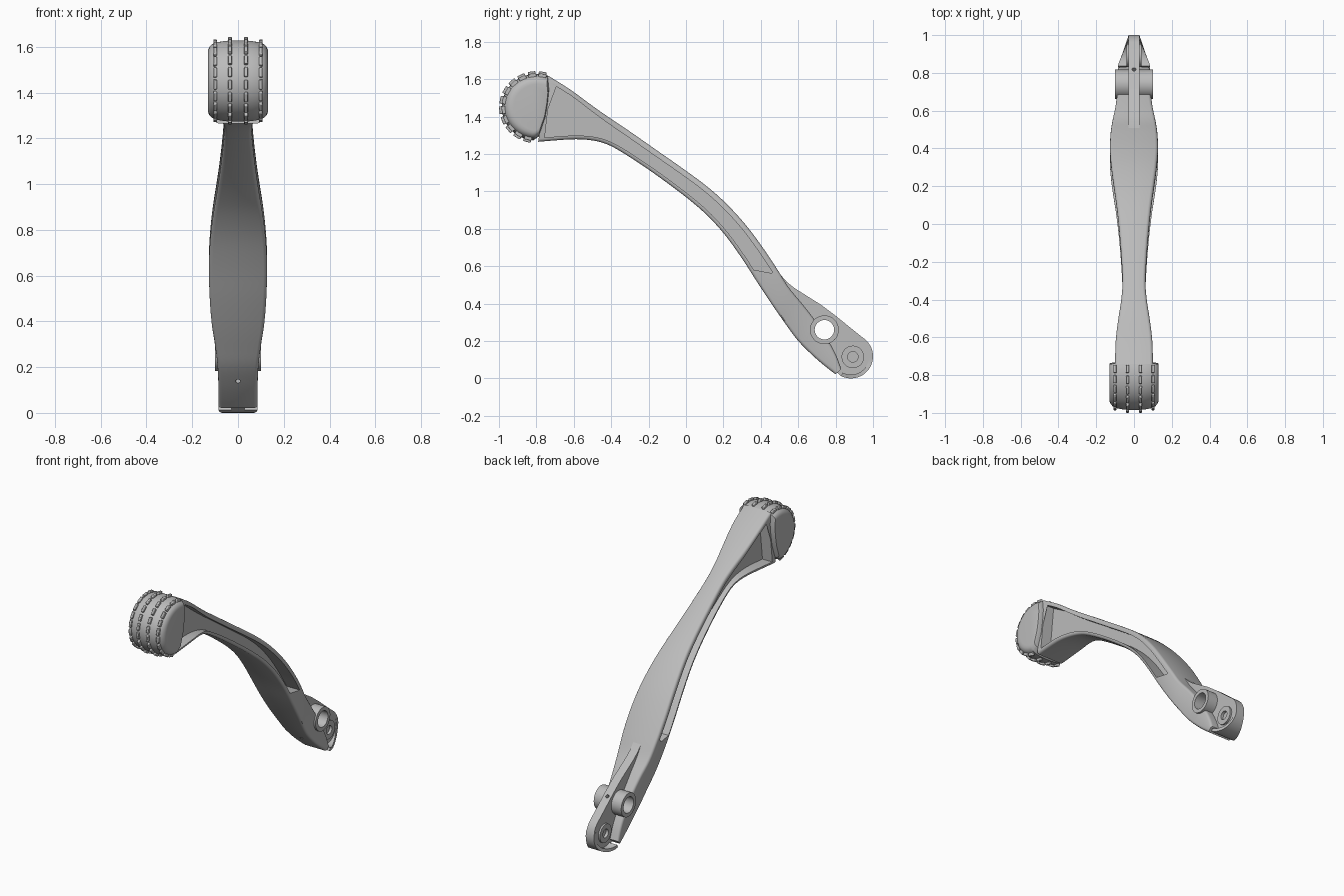
import bpy, bmesh, math
from mathutils import Vector, Matrix

cube = bpy.data.objects.get("Cube")
if cube:
    bpy.data.objects.remove(cube, do_unlink=True)

metal = bpy.data.materials.new("satin_grey")
metal.use_nodes = True
GREY = (0.5, 0.5, 0.5, 1)
metal.diffuse_color = GREY
metal.node_tree.nodes["Principled BSDF"].inputs["Base Color"].default_value = GREY


def finish(name, bm):
    bmesh.ops.recalc_face_normals(bm, faces=bm.faces)
    mesh = bpy.data.meshes.new(name)
    bm.to_mesh(mesh)
    bm.free()
    mesh.materials.append(metal)
    obj = bpy.data.objects.new(name, mesh)
    bpy.context.collection.objects.link(obj)
    return obj


def loft(name, rings):
    """Skin a list of equal rings and cap both ends."""
    bm = bmesh.new()
    loops = [[bm.verts.new(p) for p in ring] for ring in rings]
    n = len(loops[0])
    for a, b in zip(loops, loops[1:]):
        for i in range(n):
            j = (i + 1) % n
            bm.faces.new((a[i], a[j], b[j], b[i]))
    bm.faces.new(loops[0])
    bm.faces.new(loops[-1])
    return finish(name, bm)


def prism(name, outline, x0, x1):
    return loft(name, [[(x, y, z) for y, z in outline] for x in (x0, x1)])


def circle(cy, cz, r, n=40):
    return [(cy + r * math.cos(math.tau * i / n), cz + r * math.sin(math.tau * i / n))
            for i in range(n)]


def select_only(obj):
    bpy.ops.object.select_all(action='DESELECT')
    obj.select_set(True)
    bpy.context.view_layer.objects.active = obj


def cut(obj, cutter):
    mod = obj.modifiers.new("cut", 'BOOLEAN')
    mod.operation = 'DIFFERENCE'
    mod.solver = 'EXACT'
    mod.object = cutter
    select_only(obj)
    bpy.ops.object.modifier_apply(modifier=mod.name)


def smooth_stations(pts, steps=4):
    """Catmull-Rom resampling of tuples."""
    pts = [Vector(p) for p in pts]
    out = []
    for i in range(len(pts) - 1):
        p0, p1, p2, p3 = (pts[max(0, min(len(pts) - 1, i + k))] for k in (-1, 0, 1, 2))
        for s in range(steps):
            t = s / steps
            out.append(0.5 * (2 * p1 + (p2 - p0) * t + (2 * p0 - 5 * p1 + 4 * p2 - p3) * t * t
                              + (3 * p1 - p0 - 3 * p2 + p3) * t ** 3))
    return out + [pts[-1]]


# Arm stations: top y, top z, bottom y, bottom z, half width
stations = smooth_stations([
    (-.74, 1.62, -.79, 1.265, .10), (-.62, 1.545, -.62, 1.278, .097),
    (-.50, 1.457, -.52, 1.275, .083), (-.40, 1.387, -.44, 1.258, .068),
    (-.30, 1.32, -.36, 1.22, .061), (-.15, 1.215, -.22, 1.13, .068),
    (0, 1.11, -.08, 1.03, .08), (.12, 1.02, .03, .945, .093),
    (.22, .93, .12, .865, .107), (.32, .82, .21, .765, .12),
    (.41, .70, .30, .64, .127), (.49, .58, .39, .50, .124),
    (.55, .485, .47, .38, .115), (.62, .40, .54, .28, .10),
    (.69, .31, .60, .20, .09), (.75, .22, .68, .12, .086),
    (.80, .13, .75, .06, .085), (.83, .05, .80, .022, .085)])


def arm_ring(s):
    top, bottom, hw = Vector((0, s[0], s[1])), Vector((0, s[2], s[3])), s[4]
    mid, up = (top + bottom) / 2, (top - bottom).normalized()
    h = (top - bottom).length / 2
    r = min(.016, h * .6)
    ring = []
    for k, (sx, sv) in enumerate(((1, 1), (-1, 1), (-1, -1), (1, -1))):
        for i in range(4):
            a = math.radians(90 * k + 30 * i)
            ring.append(mid + Vector((sx * (hw - r) + r * math.cos(a), 0, 0))
                        + up * (sv * (h - r) + r * math.sin(a)))
    return ring


arm = loft("lever_arm", [arm_ring(s) for s in stations])

# Long side pockets that leave a central web
upper, lower = [], []
for s in stations:
    t, b = Vector(s[:2]), Vector(s[2:4])
    d = (b - t).normalized()
    if -.73 < s[0] < .50:
        upper.append(t + d * .03)
    if -.765 < s[2] < .36:
        lower.append(b - d * .02)
pocket = [tuple(p) for p in upper + lower[::-1]]
for side in (-1, 1):
    cutter = prism("pocket_cutter", pocket, side * .028, side * .3)
    cut(arm, cutter)
    bpy.data.objects.remove(cutter, do_unlink=True)

# Thin fin carrying the pivot and the rounded tip
TIP_Y, TIP_Z, TIP_R = .882, .118, .118
arc = [math.radians(48 - 7.5 * i) for i in range(23)]
fin_outline = [(.50, .56), (.54, .515), (.58, .483), (.64, .445), (.72, .395), (.80, .335), (.88, .27)]
fin_outline += [(TIP_Y + TIP_R * math.cos(a), TIP_Z + TIP_R * math.sin(a)) for a in arc]
fin_outline += [(.70, .14), (.60, .26), (.50, .42)]
fin = prism("pivot_fin", fin_outline, -.028, .028)

# Rim around the tip, narrowing as it climbs
rim_rings = []
for i, a in enumerate(arc[4:]):
    y = TIP_Y + TIP_R * math.cos(a)
    w = .03 + .055 * min(1, max(0, (.995 - y) / .16)) if a < 0 else .03
    rim_rings.append([(x, TIP_Y + r * math.cos(a), TIP_Z + r * math.sin(a))
                      for x, r in ((-w, TIP_R), (w, TIP_R), (w, TIP_R - .02), (-w, TIP_R - .02))])
rim = loft("tip_rim", rim_rings)

# Pivot boss with its bore and a cross pin hole
boss = prism("pivot_boss", circle(.74, .26, .077), -.1, .1)
bore = prism("bore_cutter", circle(.74, .26, .052), -.3, .3)
bm = bmesh.new()
bmesh.ops.create_cone(bm, cap_ends=True, segments=16, radius1=.011, radius2=.011, depth=.6,
                      matrix=Matrix.Translation((0, .74, .23)) @ Matrix.Rotation(math.radians(-41), 4, 'X'))
pin = finish("pin_cutter", bm)
for part in (arm, fin, boss):
    cut(part, bore)
    cut(part, pin)
for helper in (bore, pin):
    bpy.data.objects.remove(helper, do_unlink=True)

# Raised seat with a blind hole on both faces of the tip
seat = prism("tip_seat", circle(.892, .115, .06), -.04, .04)
for side in (-1, 1):
    hole = prism("seat_cutter", circle(.892, .115, .028), side * .022, side * .1)
    cut(seat, hole)
    cut(fin, hole)
    bpy.data.objects.remove(hole, do_unlink=True)

# Rounded grip pad at the upper end
PAD_Y, PAD_Z, PAD_RY, PAD_RZ = -.80, 1.45, .185, .178
pad_outline = []
for i in range(40):
    a = math.radians(70 + 195 * i / 39)
    pad_outline.append((PAD_Y + PAD_RY * math.cos(a), PAD_Z + PAD_RZ * math.sin(a)))
pad_outline += [(-.785, 1.295), (-.752, 1.39), (-.738, 1.47), (-.73, 1.55)]
half = [(.131, .70), (.13, .78), (.124, .85), (.112, .91), (.09, .955), (.06, .985), (.025, 1)]
pad_sections = [(-x, s) for x, s in half] + [(x, s) for x, s in half[::-1]]
pad = loft("grip_pad", [[(x, -.77 + (y + .77) * s, PAD_Z + (z - PAD_Z) * s) for y, z in pad_outline]
                        for x, s in pad_sections])

# Segmented tread ribs wrapped over the pad
bm = bmesh.new()
for x, s in ((.035, .995), (.1, .935)):
    for sx in (-x, x):
        for i in range(11):
            a = math.radians(80 + 17.5 * i)
            y = -.77 + (PAD_Y + PAD_RY * math.cos(a) + .77) * s
            z = PAD_Z + PAD_RZ * math.sin(a) * s
            place = Matrix.Translation((sx, y, z)) @ Matrix.Rotation(a, 4, 'X')
            bmesh.ops.create_cube(bm, size=1, matrix=place @ Matrix.Diagonal((.016, .03, .042, 1)))
ribs = finish("tread_ribs", bm)
bevel = ribs.modifiers.new("soft_edges", 'BEVEL')
bevel.width = .004
bevel.segments = 2

for part in (arm, fin, rim, boss, seat, pad, ribs):
    select_only(part)
    bpy.ops.object.shade_smooth_by_angle(angle=math.radians(32))
